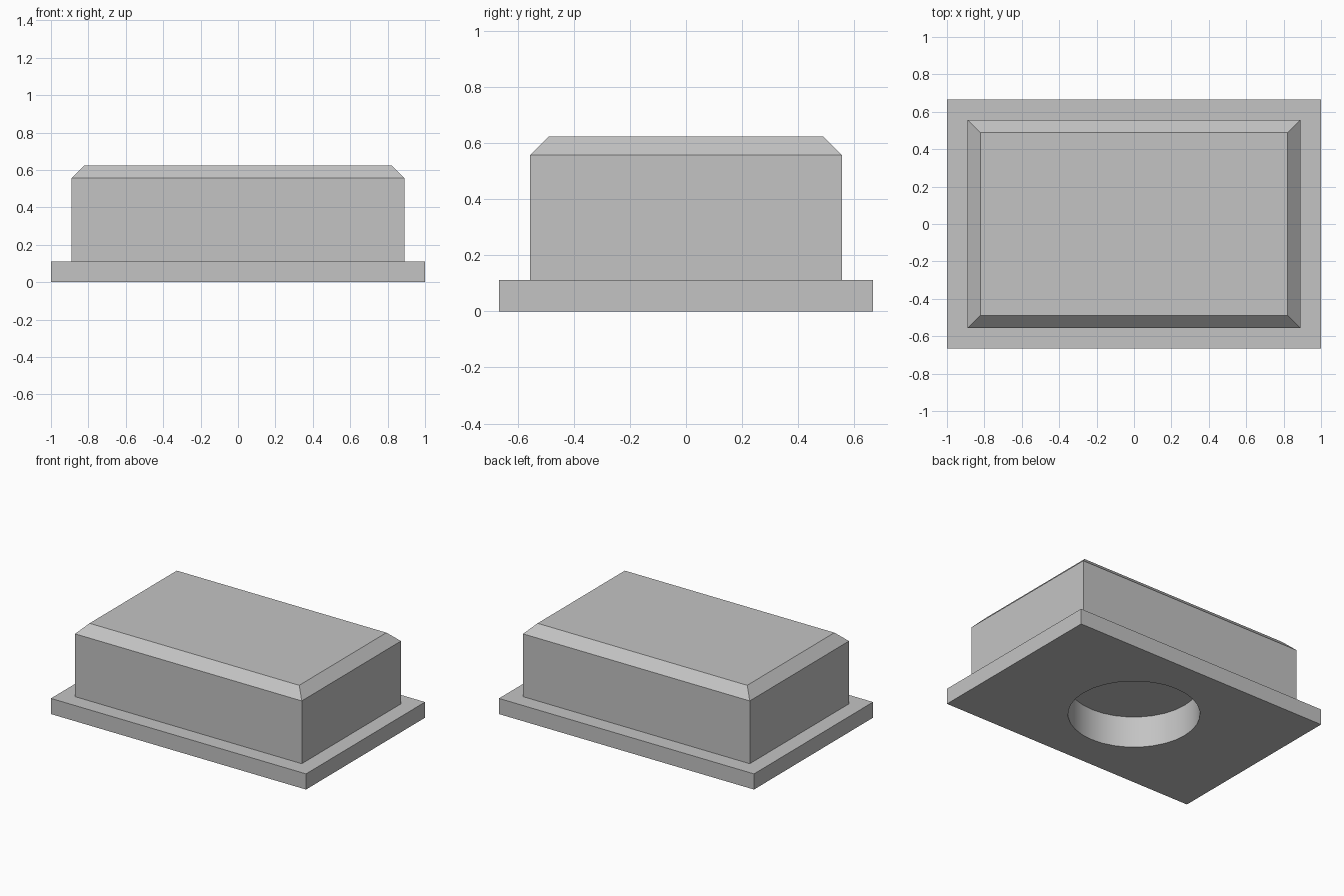
import bpy, bmesh
from math import radians

if "Cube" in bpy.data.objects:
    bpy.data.objects.remove(bpy.data.objects["Cube"], do_unlink=True)

grey = bpy.data.materials.new("plain grey")
grey.use_nodes = True
grey.diffuse_color = (0.55, 0.55, 0.55, 1)
grey.node_tree.nodes["Principled BSDF"].inputs["Base Color"].default_value = grey.diffuse_color


def block(name, width, depth, low, high, inset=0):
    """Box from low to high whose top is drawn in by inset on every side."""
    bm = bmesh.new()
    bmesh.ops.create_cube(bm, size=1)
    for v in bm.verts:
        top = v.co.z > 0
        shrink = 2 * inset if top else 0
        v.co = (v.co.x * (width - shrink), v.co.y * (depth - shrink), high if top else low)
    mesh = bpy.data.meshes.new(name)
    bm.to_mesh(mesh)
    bm.free()
    mesh.materials.append(grey)
    obj = bpy.data.objects.new(name, mesh)
    bpy.context.collection.objects.link(obj)
    return obj


# Solid parts: flange, main block and bevelled cap
base_plate = block("base_plate", 2, 1.333, 0, 0.111)
body = block("body", 1.778, 1.111, 0.111, 0.556)
bevelled_cap = block("bevelled_cap", 1.778, 1.111, 0.556, 0.623, 0.067)

# Round blind hole in the underside
bpy.ops.mesh.primitive_cylinder_add(vertices=32, radius=0.422, depth=0.444, location=(0, 0, 0))
cutter = bpy.context.object
cutter.name = "hole_cutter"
cutter.data.materials.append(grey)
cutter.hide_render = True

for part in (base_plate, body):
    cut = part.modifiers.new("hole", 'BOOLEAN')
    cut.operation = 'DIFFERENCE'
    cut.solver = 'EXACT'
    cut.object = cutter
    bpy.ops.object.select_all(action='DESELECT')
    part.select_set(True)
    bpy.context.view_layer.objects.active = part
    bpy.ops.object.modifier_apply(modifier=cut.name)
    bpy.ops.object.shade_smooth_by_angle(angle=radians(30))

bpy.data.objects.remove(cutter, do_unlink=True)
